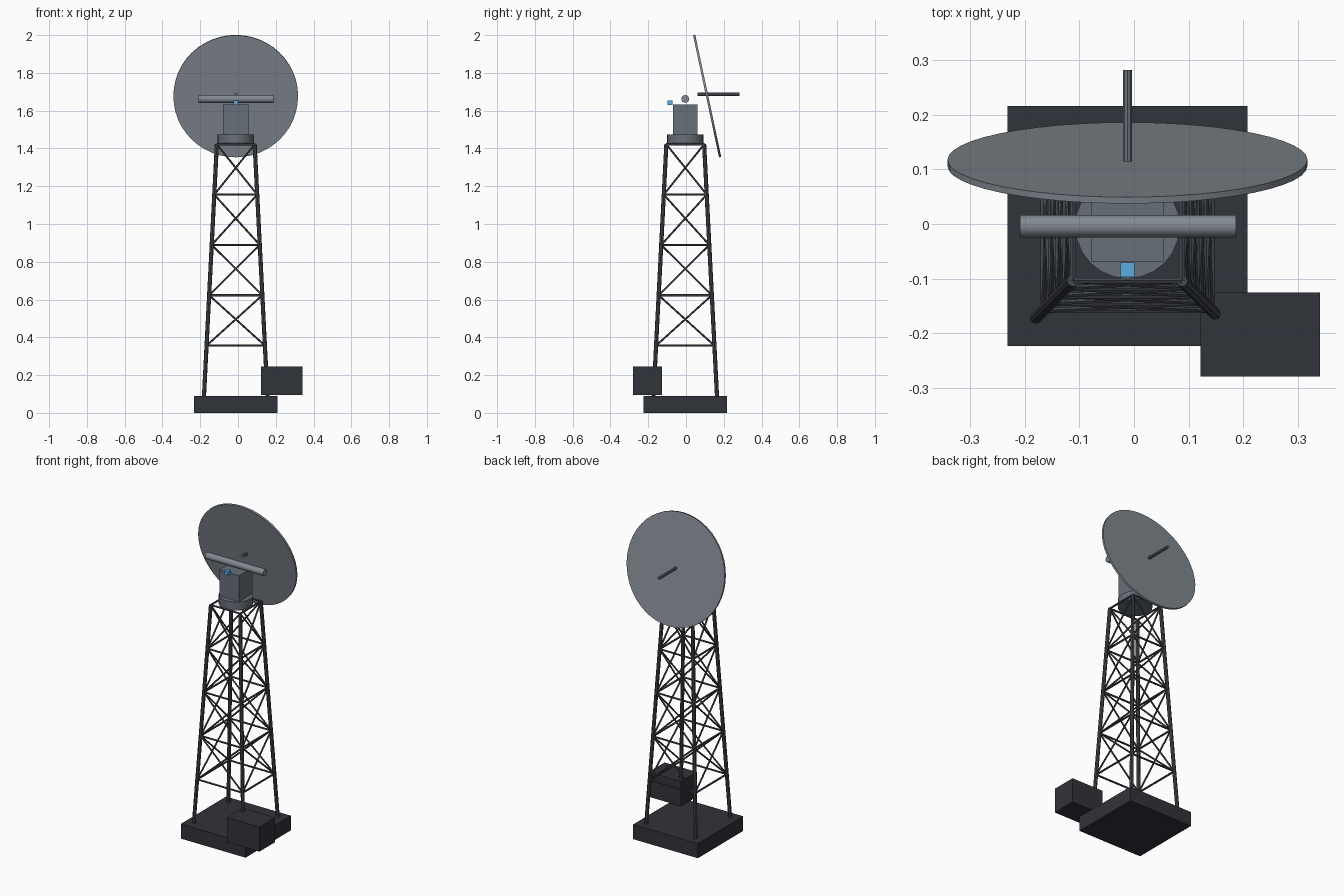
import bpy, bmesh, math
from mathutils import Vector, Matrix

if "Cube" in bpy.data.objects:
    bpy.data.objects.remove(bpy.data.objects["Cube"])

CX, CY = -0.012, -0.004          # tower axis


def finish(name, bm, color, smooth=False):
    me = bpy.data.meshes.new(name)
    bm.to_mesh(me)
    bm.free()
    ob = bpy.data.objects.new(name, me)
    bpy.context.collection.objects.link(ob)
    me.materials.append(color)
    if smooth:
        bpy.ops.object.select_all(action='DESELECT')
        ob.select_set(True)
        bpy.context.view_layer.objects.active = ob
        bpy.ops.object.shade_smooth_by_angle(angle=math.radians(35))
    return ob


def material(name, rgb):
    m = bpy.data.materials.new(name)
    m.diffuse_color = (*rgb, 1)
    m.use_nodes = True
    m.node_tree.nodes["Principled BSDF"].inputs["Base Color"].default_value = m.diffuse_color
    return m


def add_rod(bm, a, b, r, sides):
    a, b = Vector(a), Vector(b)
    d = b - a
    mat = Matrix.Translation((a + b) / 2) @ d.to_track_quat('Z', 'Y').to_matrix().to_4x4()
    bmesh.ops.create_cone(bm, cap_ends=True, segments=sides, radius1=r, radius2=r,
                          depth=d.length, matrix=mat)


def rod(name, a, b, r, sides, color, smooth=False):
    bm = bmesh.new()
    add_rod(bm, a, b, r, sides)
    return finish(name, bm, color, smooth)


def box(name, lo, hi, color):
    lo, hi = Vector(lo), Vector(hi)
    bm = bmesh.new()
    bmesh.ops.create_cube(bm, size=1, matrix=Matrix.Translation((lo + hi) / 2)
                          @ Matrix.Diagonal((*(hi - lo), 1)))
    return finish(name, bm, color)


dark = material("dark_base", (0.03, 0.033, 0.042))
steel = material("tower_steel", (0.06, 0.068, 0.08))
grey = material("mid_grey", (0.14, 0.16, 0.19))
light = material("light_grey", (0.22, 0.25, 0.28))
blue = material("blue_light", (0.1, 0.42, 0.75))

# Base slab and equipment cabinet
box("base_slab", (-0.232, -0.224, 0), (0.208, 0.216, 0.09), dark)
box("equipment_cabinet", (0.122, -0.28, 0.094), (0.341, -0.126, 0.246), dark)

# Lattice tower: four tapering legs, ring bars and crossed braces
Z0, Z1, PANELS = 0.09, 1.422, 5
SIGNS = [(-1, -1), (1, -1), (1, 1), (-1, 1)]


def corner(i, level):
    t = level / PANELS
    half = 0.168 + (0.1 - 0.168) * t
    sx, sy = SIGNS[i % 4]
    return CX + sx * half, CY + sy * half, Z0 + (Z1 - Z0) * t


legs, bars, braces = bmesh.new(), bmesh.new(), bmesh.new()
for i in range(4):
    add_rod(legs, corner(i, 0), corner(i, PANELS), 0.011, 8)
    for lv in range(1, PANELS + 1):
        add_rod(bars, corner(i, lv), corner(i + 1, lv), 0.006, 6)
    for lv in range(1, PANELS):
        add_rod(braces, corner(i, lv), corner(i + 1, lv + 1), 0.005, 6)
        add_rod(braces, corner(i + 1, lv), corner(i, lv + 1), 0.005, 6)
finish("tower_legs", legs, steel)
finish("tower_ring_bars", bars, steel)
finish("tower_braces", braces, steel)

# Turntable and head
rod("turntable", (CX, CY, 1.42), (CX, CY, 1.473), 0.096, 24, grey, True)
box("head_housing", (CX - 0.067, CY - 0.065, 1.472), (CX + 0.067, CY + 0.065, 1.632), grey)
rod("cross_bar", (-0.209, CY, 1.662), (0.187, CY, 1.662), 0.0205, 16, light, True)
box("signal_light", (-0.0245, -0.097, 1.63), (0.0005, -0.071, 1.655), blue)

# Tilted flat dish with a feed rod through it
tilt = math.radians(12)
c = Vector((CX, 0.112, 1.677))
n = Vector((0, math.cos(tilt), math.sin(tilt))) * 0.006
rod("dish", c - n, c + n, 0.33, 48, light, True)
rod("feed_rod", (CX, 0.06, 1.686), (CX, 0.282, 1.686), 0.009, 10, grey, True)
